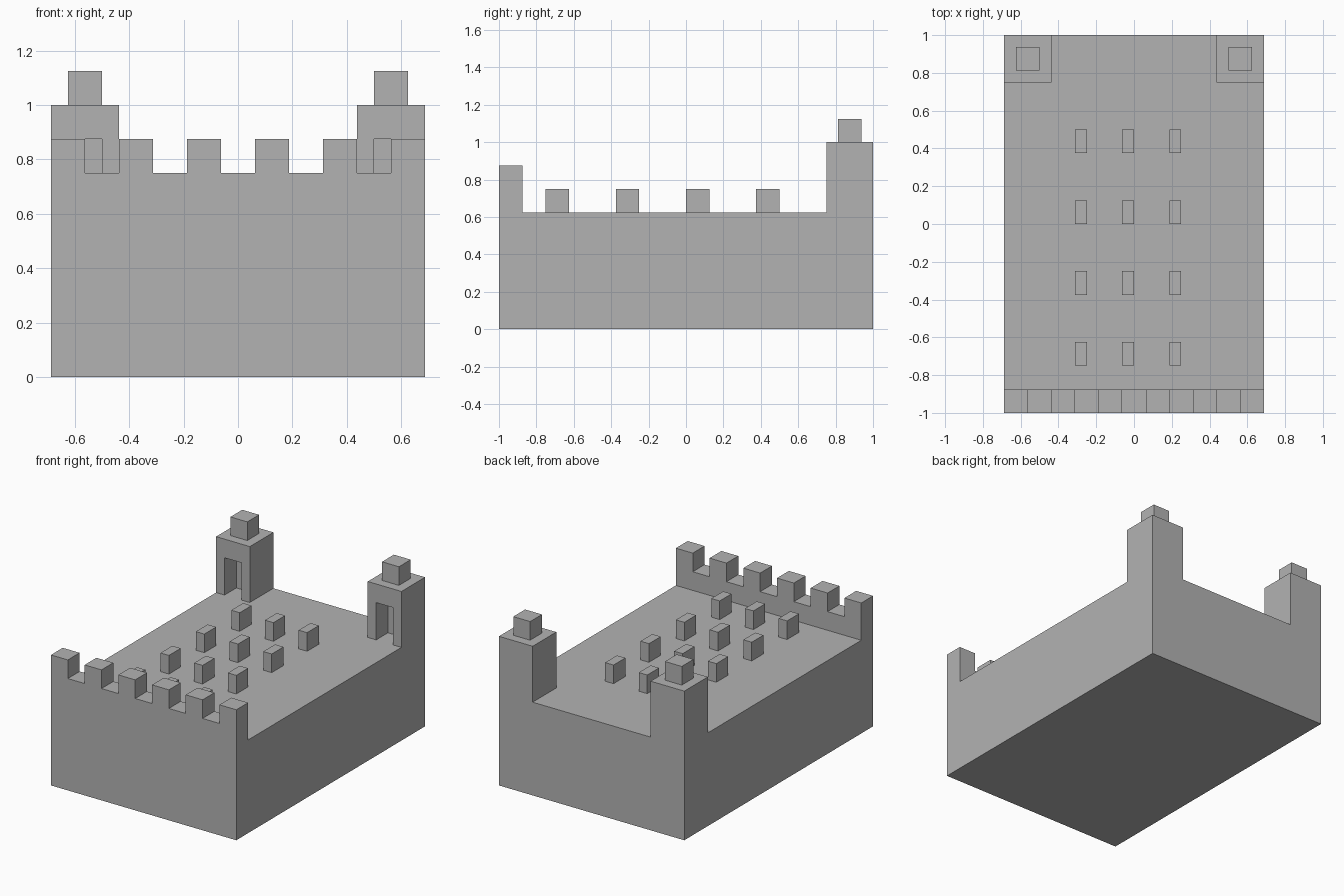
import bpy
import bmesh
from mathutils import Matrix, Vector

default = bpy.data.objects.get("Cube")
if default:
    bpy.data.objects.remove(default, do_unlink=True)

U = 1 / 16  # the whole castle sits on this grid

stone = bpy.data.materials.new("grey_stone")
stone.use_nodes = True
colour = (0.45, 0.45, 0.45, 1)
stone.diffuse_color = colour
stone.node_tree.nodes["Principled BSDF"].inputs["Base Color"].default_value = colour


def finish(name, bm):
    bmesh.ops.recalc_face_normals(bm, faces=bm.faces)
    mesh = bpy.data.meshes.new(name)
    bm.to_mesh(mesh)
    bm.free()
    mesh.materials.append(stone)
    obj = bpy.data.objects.new(name, mesh)
    bpy.context.collection.objects.link(obj)
    return obj


def boxes(name, corners):
    """One object made of boxes, each given by low and high corner in grid units."""
    bm = bmesh.new()
    for low, high in corners:
        low, high = Vector(low) * U, Vector(high) * U
        place = Matrix.Translation((low + high) / 2) @ Matrix.Diagonal((*(high - low), 1))
        bmesh.ops.create_cube(bm, size=1, matrix=place)
    return finish(name, bm)


def mirror(obj):
    obj.modifiers.new("mirror", 'MIRROR').use_axis[0] = True


# Body: side profile of block and front parapet, extruded across the width
profile = [(-16, 0), (16, 0), (16, 10), (-14, 10), (-14, 12), (-16, 12)]
bm = bmesh.new()
side = bm.faces.new([bm.verts.new((-11 * U, y * U, z * U)) for y, z in profile])
swept = bmesh.ops.extrude_face_region(bm, geom=[side])["geom"]
bmesh.ops.translate(bm, vec=(22 * U, 0, 0),
                    verts=[v for v in swept if isinstance(v, bmesh.types.BMVert)])
finish("castle_body", bm)

# Merlons along the front parapet
boxes("front_merlons", [((x, -16, 12), (x + 2, -14, 14)) for x in range(-11, 11, 4)])

# Rows of small blocks standing in the courtyard
boxes("courtyard_blocks", [((x, y, 10), (x + 1, y + 2, 12))
                           for x in (-5, -1, 3) for y in range(-12, 8, 6)])

# Back corner towers with a recessed doorway
tower = boxes("corner_towers", [((7, 12, 10), (11, 16, 16))])
cutter = boxes("doorway_cutter", [((8, 11, 9), (10, 14, 14))])
cutter.hide_render = True
cutter.hide_viewport = True
cutter.display_type = 'WIRE'
cut = tower.modifiers.new("doorway", 'BOOLEAN')
cut.operation = 'DIFFERENCE'
cut.solver = 'EXACT'
cut.object = cutter
mirror(tower)

# Cube caps on the towers
mirror(boxes("tower_caps", [((8, 13, 16), (10, 15, 18))]))
